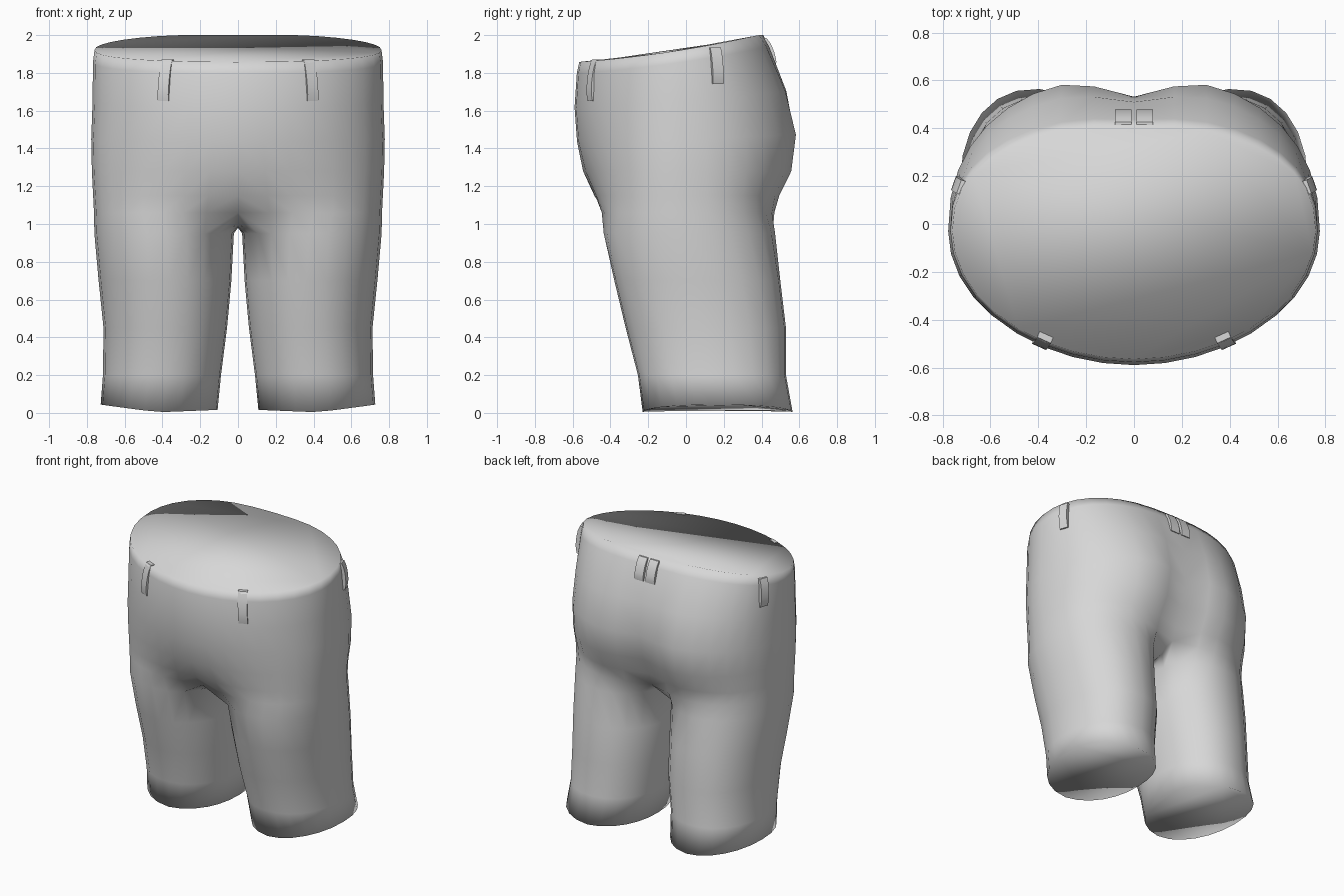
import bpy, bmesh, math
from mathutils import Vector

if "Cube" in bpy.data.objects:
    bpy.data.objects.remove(bpy.data.objects["Cube"])

N = 18   # segments around the outer half of each side
M = 6    # segments across the inner thigh

fabric = bpy.data.materials.new("grey fabric")
fabric.diffuse_color = (0.68, 0.68, 0.68, 1)
fabric.use_nodes = True
fabric.node_tree.nodes["Principled BSDF"].inputs["Base Color"].default_value = fabric.diffuse_color


def spow(v, e):
    return math.copysign(abs(v) ** e, v)


def finish(bm, name):
    bmesh.ops.recalc_face_normals(bm, faces=bm.faces[:])
    for f in bm.faces:
        f.smooth = True
    me = bpy.data.meshes.new(name)
    bm.to_mesh(me)
    bm.free()
    me.materials.append(fabric)
    ob = bpy.data.objects.new(name, me)
    bpy.context.collection.objects.link(ob)
    return ob


# hip rings: z, half width, front y, back y, tilt, back dent, front dent,
# front roundness, back roundness
HIPS = [
    (1.925, 0.76, -0.565, 0.41, 0.165, 0.0, 0.0, 1.02, 0.86),
    (1.86, 0.768, -0.578, 0.452, 0.15, 0.015, 0.0, 1.02, 0.86),
    (1.65, 0.77, -0.59, 0.56, 0.08, 0.05, 0.0, 1.02, 0.87),
    (1.45, 0.777, -0.577, 0.622, 0.03, 0.09, 0.0, 1.0, 0.88),
    (1.28, 0.775, -0.545, 0.602, 0.0, 0.11, 0.0, 0.96, 0.87),
    (1.15, 0.77, -0.515, 0.535, 0.0, 0.11, 0.03, 0.92, 0.85),
    (1.06, 0.766, -0.487, 0.505, 0.0, 0.11, 0.08, 0.88, 0.84),
]
# leg rings: z, inner x, outer x, front y, back y, roundness
LEGS = [
    (0.95, 0.022, 0.758, -0.437, 0.48, 0.97),
    (0.70, 0.035, 0.738, -0.38, 0.50, 0.94),
    (0.45, 0.058, 0.712, -0.32, 0.53, 0.92),
    (0.20, 0.09, 0.715, -0.255, 0.53, 0.92),
    (0.00, 0.108, 0.727, -0.23, 0.565, 0.92),
]


def hip_ring(z, w, yf, yb, tilt, db, df, ef, eb):
    pts = []
    for i in range(N + 1):
        a = math.pi * i / N
        s, c = math.sin(a), math.cos(a)
        e = ef if c > 0 else eb
        x = w * s ** e if 0 < i < N else 0.0
        y = -0.03 + ((yf if c > 0 else yb) + 0.03) * abs(c) ** e
        dent = math.exp(-(x / 0.18) ** 2)
        y += df * dent if c > 0 else -db * dent
        pts.append(Vector((x, y, min(2.0, z + tilt * y + 0.5 * tilt * y * y))))
    return pts


def leg_ring(z, xi, xo, yf, yb, e):
    pts = []
    spread = math.radians(50)
    angles = [-spread + (math.pi + 2 * spread) * i / N for i in range(N + 1)]
    angles += [math.pi + spread + (math.pi - 2 * spread) * j / M for j in range(1, M)]
    for a in angles:
        s, c = math.sin(a), math.cos(a)
        x = (xi + xo) / 2 + (xo - xi) / 2 * spow(s, e)
        y = (yf + yb) / 2 - (yb - yf) / 2 * spow(c, e)
        lift = (0.004 + 0.04 * max(s, 0) + 0.012 * max(-s, 0)) if z == 0 else 0
        pts.append(Vector((x, y, z + lift)))
    return pts


def blend(a, b, amount):
    """Pull the outer points of ring a sideways toward ring b, not its ends."""
    for i in range(1, N):
        k = amount * math.sin(math.pi * i / N) ** 0.5
        a[i].x += (b[i].x - a[i].x) * k
        a[i].y += (b[i].y - a[i].y) * k


def build_shorts():
    bm = bmesh.new()
    for side in (1, -1):
        def add(pts):
            return [bm.verts.new((p.x * side, p.y, p.z)) for p in pts]

        # soften the change from hips to legs
        hips = [hip_ring(*r) for r in HIPS]
        legs = [leg_ring(*r) for r in LEGS]
        thigh = [p.copy() for p in legs[0]]
        blend(legs[0], hips[-1], 0.3)
        blend(hips[-1], thigh, 0.45)
        blend(hips[-2], thigh, 0.25)
        blend(hips[-3], thigh, 0.08)
        # hips and seat
        rings = [add(r) for r in hips]
        for up, low in zip(rings, rings[1:]):
            for i in range(N):
                bm.faces.new((up[i], up[i + 1], low[i + 1], low[i]))
        # crotch seam running from back to front closes the top leg loop
        seam = []
        for j in range(1, M):
            t = 2 * j / M - 1
            seam.append(Vector((0, -0.43 * t, 0.98 + 0.06 * t * t)))
        loops = [rings[-1] + add(seam)] + [add(r) for r in legs]
        # legs
        for up, low in zip(loops, loops[1:]):
            n = len(up)
            for i in range(n):
                k = (i + 1) % n
                bm.faces.new((up[i], up[k], low[k], low[i]))
    bmesh.ops.remove_doubles(bm, verts=bm.verts[:], dist=0.0005)
    # closed waist and hems
    bmesh.ops.holes_fill(bm, edges=[e for e in bm.edges if e.is_boundary], sides=0)
    return finish(bm, "shorts")


def belt_loop(name, top, bottom, out, width):
    """Bowed strap from top to bottom, facing the horizontal direction out."""
    top, bottom = Vector(top), Vector(bottom)
    out = Vector((out[0], out[1], 0)).normalized()
    across = Vector((-out.y, out.x, 0)) * width / 2
    bm = bmesh.new()
    rows = []
    steps = 6
    for i in range(steps + 1):
        t = i / steps
        p = top.lerp(bottom, t)
        bulge = 0.004 + (0.016 * math.sin(math.pi * t) ** 0.6 if 0 < i < steps else 0)
        outer, inner = p + out * bulge, p - out * 0.022
        rows.append([bm.verts.new(v) for v in
                     (outer - across, outer + across, inner + across, inner - across)])
    for a, b in zip(rows, rows[1:]):
        for k in range(4):
            m = (k + 1) % 4
            bm.faces.new((a[k], a[m], b[m], b[k]))
    bm.faces.new(rows[0])
    bm.faces.new(rows[-1])
    ob = finish(bm, name)
    bpy.context.view_layer.objects.active = ob
    ob.select_set(True)
    bpy.ops.object.shade_smooth_by_angle(angle=math.radians(40))
    ob.select_set(False)


build_shorts()

# belt loops, one of each kind per side
for s, label in ((1, "right"), (-1, "left")):
    belt_loop("front_belt_loop_" + label, (s * 0.375, -0.482, 1.87),
              (s * 0.395, -0.504, 1.65), (s * 0.45, -1), 0.062)
    belt_loop("side_belt_loop_" + label, (s * 0.728, 0.155, 1.935),
              (s * 0.742, 0.17, 1.74), (s * 1, 0.35), 0.06)
    belt_loop("back_belt_loop_" + label, (s * 0.045, 0.422, 1.985),
              (s * 0.045, 0.472, 1.835), (0, 1), 0.07)
